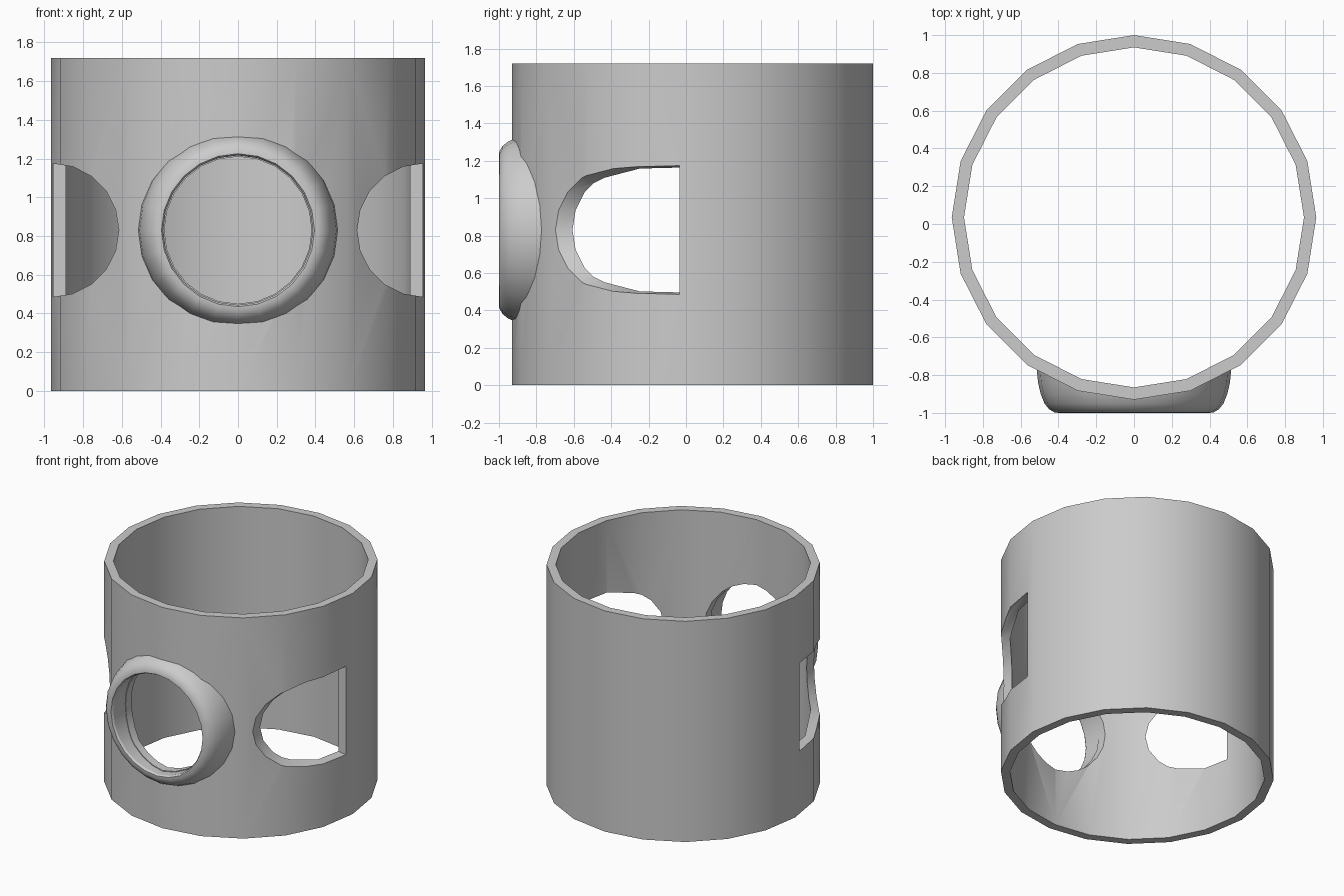
import bpy, bmesh, math
from mathutils import Matrix

default = bpy.data.objects.get("Cube")
if default:
    bpy.data.objects.remove(default, do_unlink=True)

HEIGHT, CENTER_Y, MID_Z = 1.72, 0.035, 0.83
SIDES = 20

grey = bpy.data.materials.new("light_grey")
grey.use_nodes = True
grey.diffuse_color = (0.6, 0.6, 0.6, 1)
grey.node_tree.nodes["Principled BSDF"].inputs["Base Color"].default_value = (0.6, 0.6, 0.6, 1)


def make_object(name, bm):
    bmesh.ops.recalc_face_normals(bm, faces=bm.faces)
    mesh = bpy.data.meshes.new(name)
    bm.to_mesh(mesh)
    bm.free()
    mesh.materials.append(grey)
    obj = bpy.data.objects.new(name, mesh)
    bpy.context.collection.objects.link(obj)
    return obj


def lathe(name, profile, sides, place):
    """Revolve a closed (radius, height) outline around z, then place it."""
    bm = bmesh.new()
    rings = []
    for i in range(sides):
        a = math.tau * i / sides
        rings.append([bm.verts.new((r * math.cos(a), r * math.sin(a), h)) for r, h in profile])
    n = len(profile)
    for i in range(sides):
        here, after = rings[i], rings[(i + 1) % sides]
        for j in range(n):
            k = (j + 1) % n
            bm.faces.new((here[j], after[j], after[k], here[k]))
    bm.transform(place)
    return make_object(name, bm)


def cylinder(name, radius, depth, sides, place):
    bm = bmesh.new()
    bmesh.ops.create_cone(bm, cap_ends=True, segments=sides, radius1=radius,
                          radius2=radius, depth=depth, matrix=place)
    return make_object(name, bm)


def cut(obj, cutter):
    mod = obj.modifiers.new("cut", "BOOLEAN")
    mod.operation = "DIFFERENCE"
    mod.solver = "EXACT"
    mod.object = cutter
    bpy.ops.object.select_all(action="DESELECT")
    bpy.context.view_layer.objects.active = obj
    obj.select_set(True)
    bpy.ops.object.modifier_apply(modifier=mod.name)
    bpy.data.objects.remove(cutter, do_unlink=True)


def smooth(obj):
    bpy.ops.object.select_all(action="DESELECT")
    bpy.context.view_layer.objects.active = obj
    obj.select_set(True)
    bpy.ops.object.shade_smooth_by_angle(angle=math.radians(30))


TURN = Matrix.Rotation(math.pi / 2, 4, "X")  # local z points to the front

# Open tube wall
tube = lathe("tube_wall", [(0.965, 0), (0.965, HEIGHT), (0.9, HEIGHT), (0.9, 0)],
             SIDES, Matrix.Translation((0, CENTER_Y, 0)))

# Round front opening
cut(tube, cylinder("front_hole_cutter", 0.38, 0.6, 24,
                   Matrix.Translation((0, -0.9, MID_Z)) @ TURN))

# Half-round side windows, ending in a straight upright edge
for side in (-1, 1):
    cut(tube, cylinder("side_window_cutter", 0.345, 1.165, SIDES,
                       Matrix.Translation((side * 0.96, -0.6175, MID_Z)) @ TURN))
smooth(tube)

# Rounded rim around the front opening, trimmed to the tube
rim = lathe("front_rim",
            [(0.386, 0.7), (0.386, 0.985), (0.395, 1.0), (0.42, 0.998), (0.45, 0.98),
             (0.474, 0.95), (0.494, 0.9), (0.508, 0.84), (0.515, 0.77), (0.515, 0.7)],
            24, Matrix.Translation((0, 0, MID_Z)) @ TURN)
cut(rim, cylinder("rim_trim_cutter", 0.94, 3, SIDES,
                  Matrix.Translation((0, CENTER_Y, MID_Z))))
smooth(rim)
